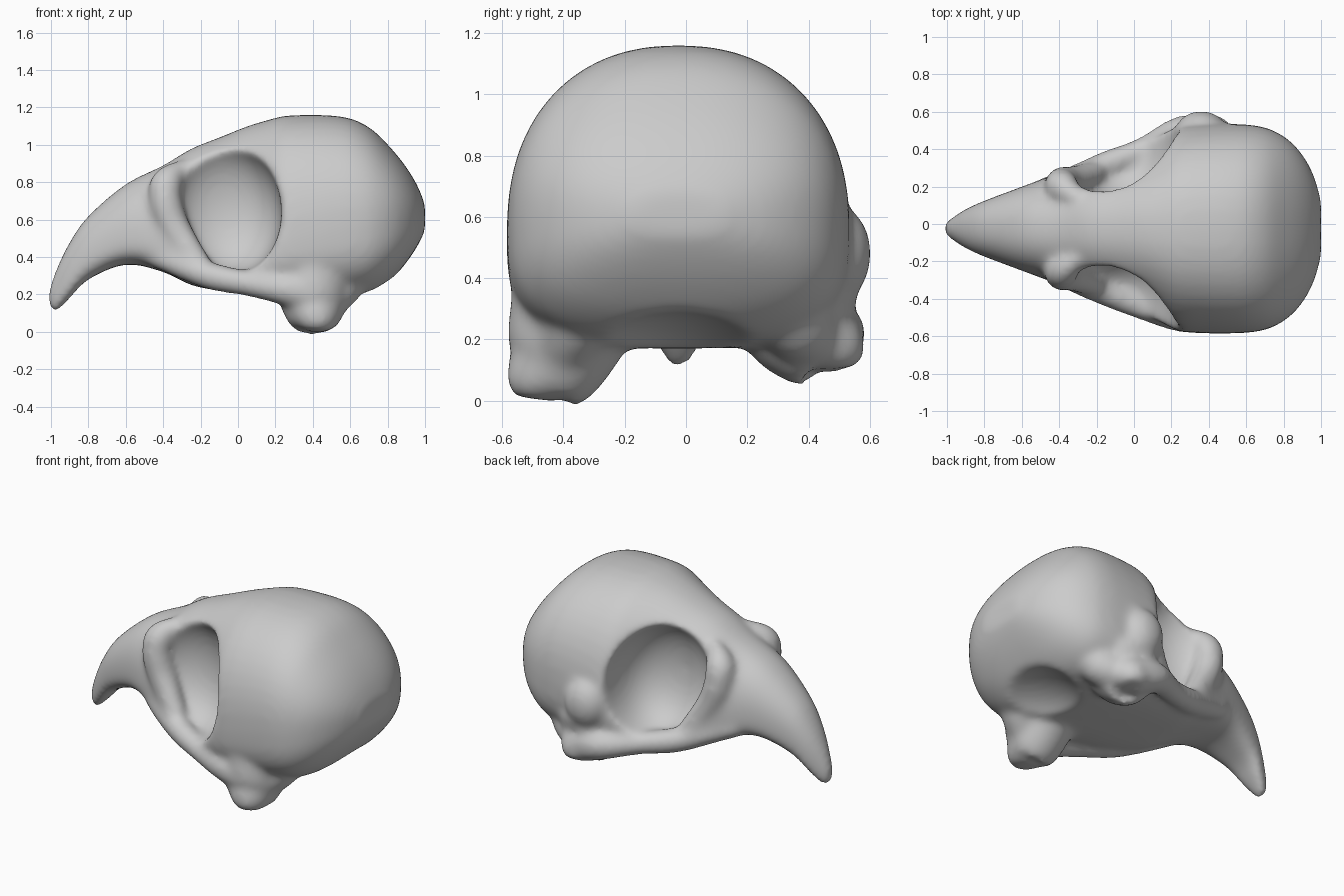
import bpy
import bmesh
from math import cos, sin, pi, radians
from mathutils import Vector, Matrix

old = bpy.data.objects.get("Cube")
if old:
    bpy.data.objects.remove(old, do_unlink=True)

MID = -0.025   # the skull leans slightly off the centre line
SIDES = 48
STEPS = 4

bone = bpy.data.materials.new("grey bone")
bone.use_nodes = True
bone.diffuse_color = (0.6, 0.6, 0.6, 1)
bone.node_tree.nodes["Principled BSDF"].inputs["Base Color"].default_value = bone.diffuse_color


def power(v, e):
    return abs(v) ** e * (1 if v >= 0 else -1)


def bridge(bm, rings):
    """Skin a row of rings and cap both ends."""
    for a, b in zip(rings, rings[1:]):
        n = len(a)
        for i in range(n):
            j = (i + 1) % n
            bm.faces.new((a[i], a[j], b[j], b[i]))
    bm.faces.new(rings[0])
    bm.faces.new(rings[-1])


def finish(bm, name):
    bmesh.ops.recalc_face_normals(bm, faces=bm.faces)
    mesh = bpy.data.meshes.new(name)
    bm.to_mesh(mesh)
    bm.free()
    mesh.materials.append(bone)
    ob = bpy.data.objects.new(name, mesh)
    bpy.context.scene.collection.objects.link(ob)
    return ob


def flowing(rows):
    """Fill in rows along a smooth curve through the given ones."""
    rows = [Vector(r) for r in rows]
    out = []
    for k in range(len(rows) - 1):
        a, b = rows[k], rows[k + 1]
        before, after = rows[max(k - 1, 0)], rows[min(k + 2, len(rows) - 1)]
        for s in range(STEPS):
            t = s / STEPS
            out.append(a + (b - before) * (t - 2 * t ** 2 + t ** 3) / 2
                       + (b - a) * (3 * t ** 2 - 2 * t ** 3) + (after - a) * (t ** 3 - t ** 2) / 2)
    return out + [rows[-1]]


def loft(name, sections):
    """Sections: x, top, bottom, height of the widest line, half width."""
    bm = bmesh.new()
    rings = []
    for x, top, low, wide, half in flowing(sections):
        ring = []
        for i in range(SIDES):
            a = 2 * pi * i / SIDES
            rise, e = (top - wide, 0.88) if sin(a) > 0 else (wide - low, 0.65)
            ring.append(bm.verts.new((x, MID + half * power(cos(a), e), wide + rise * power(sin(a), e))))
        rings.append(ring)
    bridge(bm, rings)
    return finish(bm, name)


def ellipsoid(name, centre, radii, tilt=0, blunt=1):
    """A ball; blunt below one makes it boxier along y."""
    bm = bmesh.new()
    bmesh.ops.create_uvsphere(bm, u_segments=48, v_segments=32, radius=1)
    for v in bm.verts:
        v.co.y = power(v.co.y, blunt)
    bm.transform(Matrix.Translation(centre) @ Matrix.Rotation(tilt, 4, 'Y') @ Matrix.Diagonal((*radii, 1)))
    return finish(bm, name)


def tube(name, points):
    """A rod through points of x, y, z, radius."""
    bm = bmesh.new()
    points = flowing(points)
    path = [Vector(p[:3]) for p in points]
    rings = []
    for k, p in enumerate(path):
        way = path[min(k + 1, len(path) - 1)] - path[max(k - 1, 0)]
        turn = way.to_track_quat('Z', 'Y')
        r = points[k][3]
        rings.append([bm.verts.new(p + turn @ Vector((r * cos(2 * pi * i / 20), r * sin(2 * pi * i / 20), 0)))
                      for i in range(20)])
    bridge(bm, rings)
    return finish(bm, name)


def apply_all(ob):
    bpy.context.view_layer.update()
    dg = bpy.context.evaluated_depsgraph_get()
    ob.data = bpy.data.meshes.new_from_object(ob.evaluated_get(dg))
    ob.modifiers.clear()


# beak, face and braincase in one loft
skull = loft("skull", [
    (-1.01, 0.23, 0.13, 0.18, 0.03), (-0.97, 0.34, 0.11, 0.22, 0.06), (-0.9, 0.48, 0.18, 0.32, 0.105),
    (-0.8, 0.62, 0.28, 0.42, 0.15), (-0.6, 0.79, 0.36, 0.5, 0.225), (-0.4, 0.89, 0.32, 0.45, 0.3),
    (-0.25, 0.98, 0.25, 0.38, 0.36), (-0.1, 1.04, 0.22, 0.34, 0.41), (0.05, 1.1, 0.2, 0.36, 0.46),
    (0.15, 1.13, 0.19, 0.42, 0.51), (0.25, 1.155, 0.18, 0.48, 0.55), (0.4, 1.16, 0.17, 0.52, 0.56),
    (0.52, 1.155, 0.17, 0.55, 0.56), (0.62, 1.135, 0.18, 0.57, 0.555), (0.72, 1.08, 0.21, 0.58, 0.535),
    (0.82, 0.98, 0.28, 0.6, 0.48), (0.9, 0.88, 0.37, 0.61, 0.395), (0.96, 0.78, 0.46, 0.61, 0.285),
    (1.0, 0.68, 0.54, 0.61, 0.15)])

# eye sockets and the shallow hollow under the back of the skull
cutters = [ellipsoid("socket_cutter", (-0.07, MID + s * 0.6, 0.67), (0.3, 0.48, 0.37), radians(-12), 0.48)
           for s in (-1, 1)]
cutters.append(ellipsoid("neck_hollow_cutter", (0.84, MID, 0.03), (0.45, 0.36, 0.26)))
for c in cutters:
    c.hide_render = True
    m = skull.modifiers.new("cut", 'BOOLEAN')
    m.object = c
    m.operation = 'DIFFERENCE'
    m.solver = 'EXACT'
apply_all(skull)
for c in cutters:
    bpy.data.objects.remove(c, do_unlink=True)

# cheek bars, socket rims and jaw joints; the left joint sits higher
parts = [skull, ellipsoid("left_temple_bump", (0.36, 0.49, 0.48), (0.14, 0.115, 0.16))]
for s, low in ((-1, 0), (1, 0.1)):
    parts += [
        tube("cheek_bar", [(-0.5, s * 0.18, 0.43, 0.06), (-0.36, MID + s * 0.25, 0.38, 0.07),
                           (-0.15, MID + s * 0.34, 0.3, 0.075), (0.05, MID + s * 0.42, 0.26, 0.07),
                           (0.25, s * 0.49, 0.23, 0.09), (0.4, s * 0.46, 0.2, 0.12)]),
        tube("socket_rim", [(-0.28, MID + s * 0.15, 0.9, 0.03), (-0.37, MID + s * 0.21, 0.81, 0.085),
                            (-0.39, MID + s * 0.24, 0.72, 0.09), (-0.34, MID + s * 0.25, 0.56, 0.085),
                            (-0.2, MID + s * 0.3, 0.36, 0.06)]),
        tube("jaw_joint", [(0.42, s * 0.49, low + 0.005, 0.07), (0.42, s * 0.48, low + 0.05, 0.12),
                           (0.41, s * 0.43, 0.12 + low * 0.7, 0.17), (0.4, s * 0.37, 0.28, 0.21),
                           (0.4, s * 0.33, 0.45, 0.21)]),
        tube("jaw_brace", [(0.42, s * 0.44, low + 0.1, 0.09), (0.55, s * 0.36, 0.25, 0.12),
                           (0.66, s * 0.27, 0.4, 0.1)])]

# blend everything into one smooth bone
bm = bmesh.new()
for p in parts:
    bm.from_mesh(p.data)
bm.to_mesh(skull.data)
bm.free()
for p in parts[1:]:
    bpy.data.objects.remove(p, do_unlink=True)
m = skull.modifiers.new("blend", 'REMESH')
m.mode = 'VOXEL'
m.voxel_size = 0.016
m = skull.modifiers.new("soften", 'SMOOTH')
m.factor = 0.5
m.iterations = 26
apply_all(skull)
skull.data.materials.clear()
skull.data.materials.append(bone)

bpy.context.view_layer.objects.active = skull
skull.select_set(True)
bpy.ops.object.shade_smooth_by_angle(angle=pi / 4)
